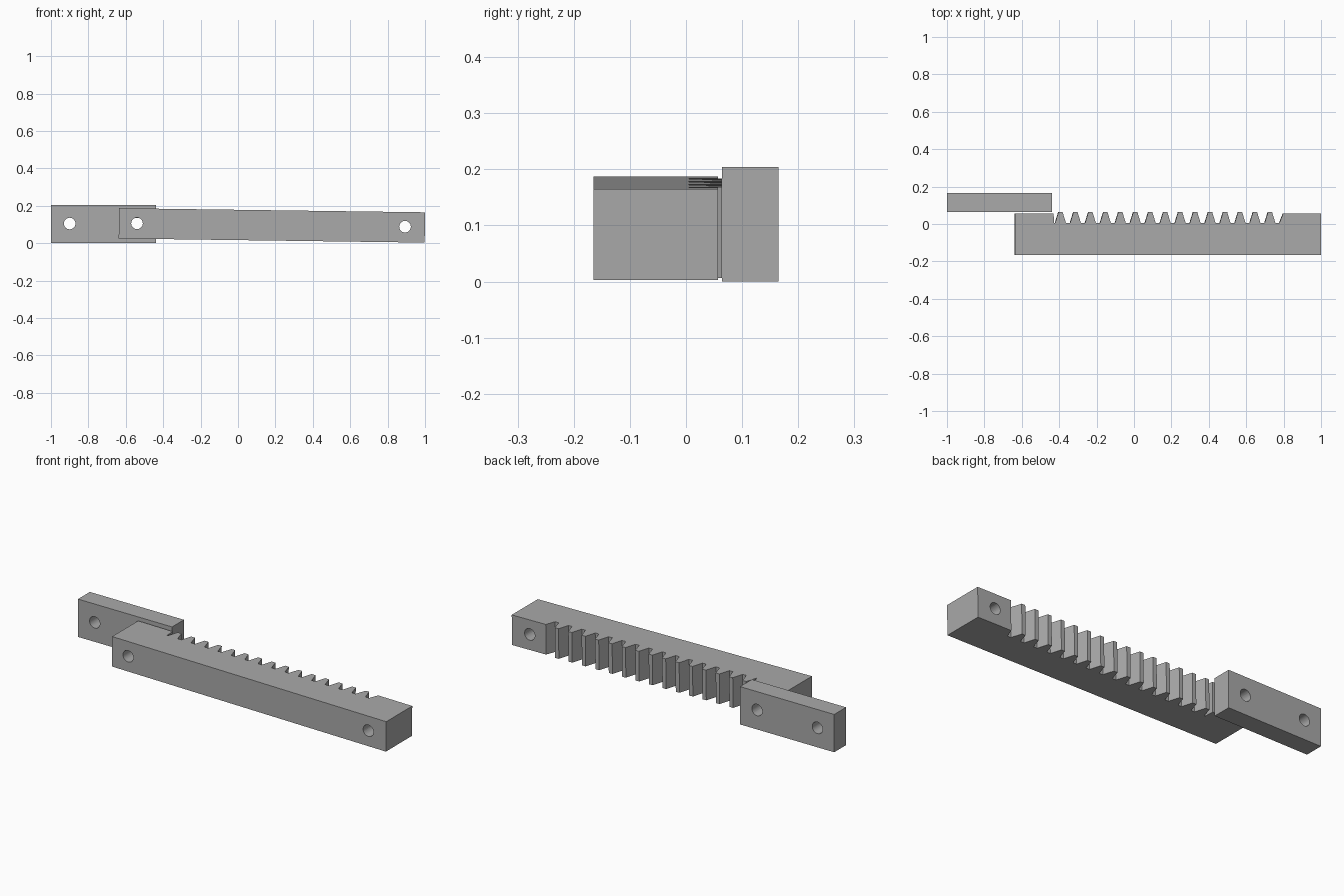
import bpy, bmesh, math

cube = bpy.data.objects.get("Cube")
if cube:
    bpy.data.objects.remove(cube, do_unlink=True)

grey = bpy.data.materials.new("plain grey")
grey.use_nodes = True
colour = (0.4, 0.4, 0.4, 1)
grey.diffuse_color = colour
grey.node_tree.nodes["Principled BSDF"].inputs["Base Color"].default_value = colour

HOLE_RADIUS = 0.031


def prism(name, outline, height):
    """Extrude an xy outline upward from z = 0."""
    bm = bmesh.new()
    face = bm.faces.new([bm.verts.new((x, y, 0)) for x, y in outline])
    top = bmesh.ops.extrude_face_region(bm, geom=[face])["geom"]
    bmesh.ops.translate(bm, vec=(0, 0, height),
                        verts=[v for v in top if isinstance(v, bmesh.types.BMVert)])
    bmesh.ops.recalc_face_normals(bm, faces=bm.faces)
    mesh = bpy.data.meshes.new(name)
    bm.to_mesh(mesh)
    bm.free()
    mesh.materials.append(grey)
    obj = bpy.data.objects.new(name, mesh)
    bpy.context.collection.objects.link(obj)
    return obj


def drill(obj, x, z):
    """Bore a round hole through the part from front to back."""
    bpy.ops.mesh.primitive_cylinder_add(vertices=32, radius=HOLE_RADIUS, depth=1,
                                        location=(x, 0, z),
                                        rotation=(math.pi / 2, 0, 0))
    cutter = bpy.context.object
    cutter.name = "hole_cutter"
    cutter.data.materials.append(grey)
    cut = obj.modifiers.new("hole", "BOOLEAN")
    cut.object = cutter
    cut.solver = "EXACT"
    bpy.ops.object.select_all(action="DESELECT")
    obj.select_set(True)
    bpy.context.view_layer.objects.active = obj
    bpy.ops.object.modifier_apply(modifier=cut.name)
    bpy.data.objects.remove(cutter, do_unlink=True)
    bpy.ops.object.shade_smooth_by_angle(angle=math.radians(30))


# Toothed rack: outline runs along the teeth, then around the front
right, left = 0.998, -0.638
front, root, land, tip = -0.165, 0.005, 0.057, 0.064
pitch, teeth, first = 0.08, 15, -0.395
outline = [(left, land), (-0.432, land), (-0.43, root)]
for i in range(teeth):
    x = first + i * pitch
    outline += [(x - 0.029, root), (x - 0.011, tip), (x + 0.011, tip), (x + 0.029, root)]
outline += [(0.775, root), (0.795, land), (right, land), (right, front), (left, front)]
rack = prism("toothed_rack", [(x - right, y) for x, y in outline], 0.162)

# The rack leans slightly upward toward its right end
rack.location = (right, 0, 0.003)
rack.rotation_euler.y = 0.0134
bpy.context.view_layer.update()
for x, z in ((-0.54, 0.106), (0.893, 0.088)):
    drill(rack, x, z)

# Mounting plate behind the right end
plate = prism("mounting_plate",
              [(-1, 0.064), (-0.438, 0.064), (-0.438, 0.165), (-1, 0.165)], 0.204)
for x in (-0.9, -0.54):
    drill(plate, x, 0.105)
